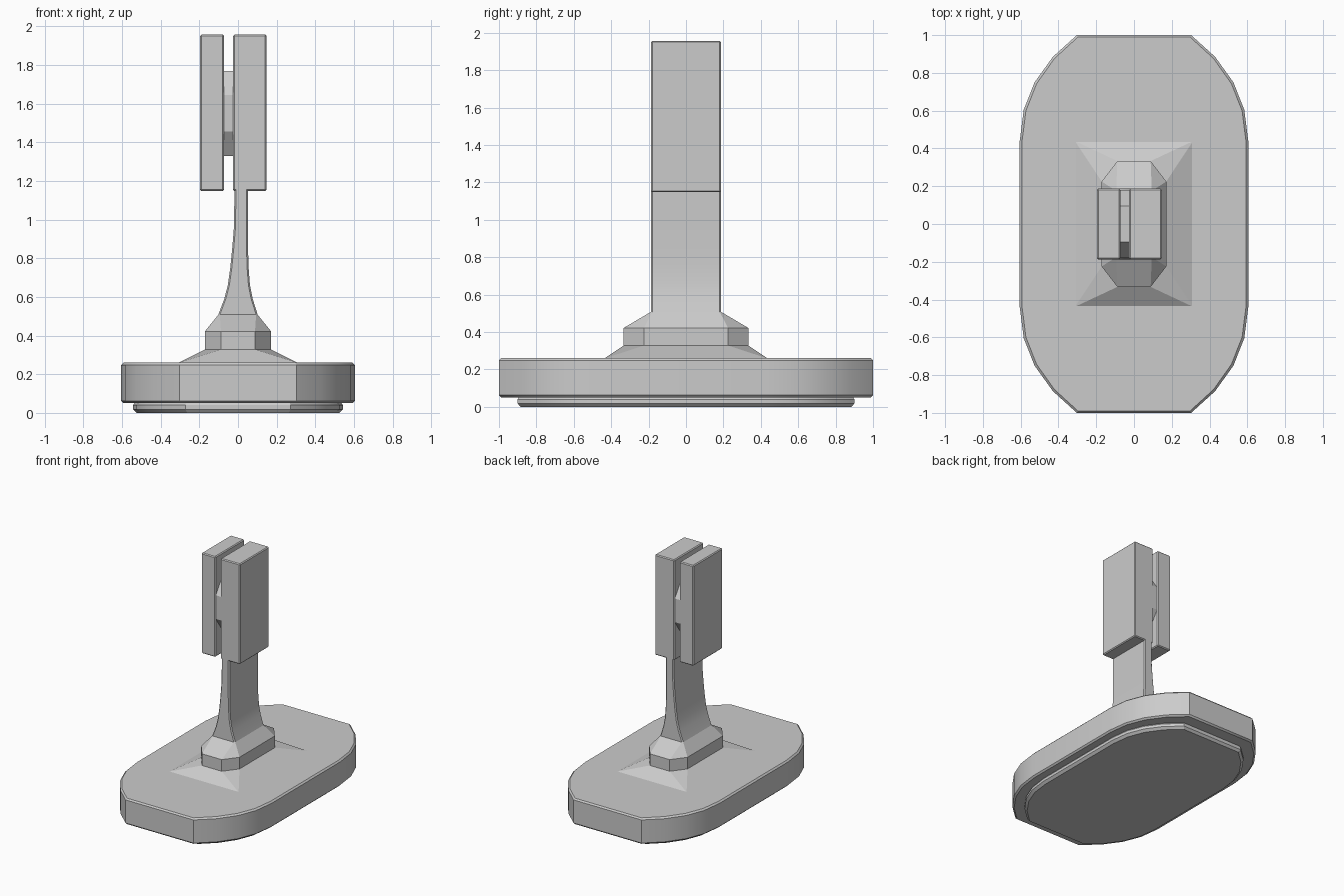
import bpy, bmesh, math

if "Cube" in bpy.data.objects:
    bpy.data.objects.remove(bpy.data.objects["Cube"])


def finish(name, bm, smooth=None, bevel=0.0):
    """Clean a bmesh, turn it into a named object and set its shading."""
    bmesh.ops.remove_doubles(bm, verts=bm.verts, dist=0.0005)
    if bevel:
        bmesh.ops.bevel(bm, geom=bm.edges[:], offset=bevel, segments=1,
                        profile=0.5, affect='EDGES')
    bmesh.ops.recalc_face_normals(bm, faces=bm.faces)
    me = bpy.data.meshes.new(name)
    bm.to_mesh(me)
    bm.free()
    if smooth:
        me.shade_smooth()
        me.set_sharp_from_angle(angle=math.radians(smooth))
    ob = bpy.data.objects.new(name, me)
    bpy.context.collection.objects.link(ob)
    return ob


def loft(name, rings, smooth=None):
    """Skin a stack of equal-length rings and cap both ends."""
    bm = bmesh.new()
    rows = [[bm.verts.new(p) for p in ring] for ring in rings]
    n = len(rows[0])
    for a, b in zip(rows, rows[1:]):
        for i in range(n):
            j = (i + 1) % n
            bm.faces.new((a[i], a[j], b[j], b[i]))
    bm.faces.new(rows[0][::-1])
    bm.faces.new(rows[-1])
    return finish(name, bm, smooth)


def box(name, x0, x1, hy, z0, z1, bevel):
    bm = bmesh.new()
    bmesh.ops.create_cube(bm, size=1)
    for v in bm.verts:
        v.co.x = x0 if v.co.x < 0 else x1
        v.co.y *= 2 * hy
        v.co.z = z0 if v.co.z < 0 else z1
    return finish(name, bm, bevel=bevel)


def outline(hx, hy, z):
    """Rounded base outline, one quarter mirrored to all four corners."""
    quarter = [(1.0, 0.44), (0.965, 0.605), (0.87, 0.75), (0.71, 0.885), (0.5, 1.0)]
    pts = quarter + [(-x, y) for x, y in reversed(quarter)]
    pts += [(-x, -y) for x, y in pts]
    return [(x * hx, y * hy, z) for x, y in pts]


def octagon(hx, hy, cx, cy, z):
    """Rectangle with cut corners; cx, cy are the flat half-lengths."""
    return [(hx, -cy, z), (hx, cy, z), (cx, hy, z), (-cx, hy, z),
            (-hx, cy, z), (-hx, -cy, z), (-cx, -hy, z), (cx, -hy, z)]


# base slab and the smaller foot below it
loft("base_slab", [outline(0.593, 0.988, 0.05), outline(0.605, 1.0, 0.062),
                   outline(0.605, 1.0, 0.248), outline(0.593, 0.99, 0.26)], 30)
loft("base_foot", [outline(0.525, 0.885, 0.0), outline(0.543, 0.9, 0.018),
                   outline(0.543, 0.9, 0.04), outline(0.532, 0.89, 0.055)], 30)

# faceted collar where the neck meets the base
loft("collar", [octagon(0.312, 0.438, 0.312, 0.438, 0.258),
                octagon(0.171, 0.333, 0.088, 0.225, 0.328),
                octagon(0.171, 0.333, 0.088, 0.225, 0.422),
                octagon(0.102, 0.187, 0.094, 0.18, 0.508)])

# flared neck: left x, right x, height
flare = [(-0.102, 0.102, 0.508), (-0.071, 0.076, 0.59), (-0.053, 0.062, 0.66),
         (-0.04, 0.055, 0.75), (-0.03, 0.052, 0.85), (-0.021, 0.052, 0.96),
         (-0.018, 0.052, 1.17)]
rings = []
for l, r, z in flare:
    c = (l + r) / 2
    ring = octagon((r - l) / 2, 0.187, (r - l) / 2 - 0.008, 0.179, z)
    rings.append([(x + c, y, z) for x, y, z in ring])
loft("neck", rings, 30)

# two upright plates and the octagonal hub between them
box("main_plate", -0.026, 0.148, 0.187, 1.148, 1.957, 0.007)
box("rear_plate", -0.196, -0.072, 0.187, 1.148, 1.957, 0.007)
hub = octagon(0.18, 0.22, 0.095, 0.095, 0)
loft("hub", [[(x, p[0], 1.55 + p[1]) for p in hub] for x in (-0.08, -0.015)])
